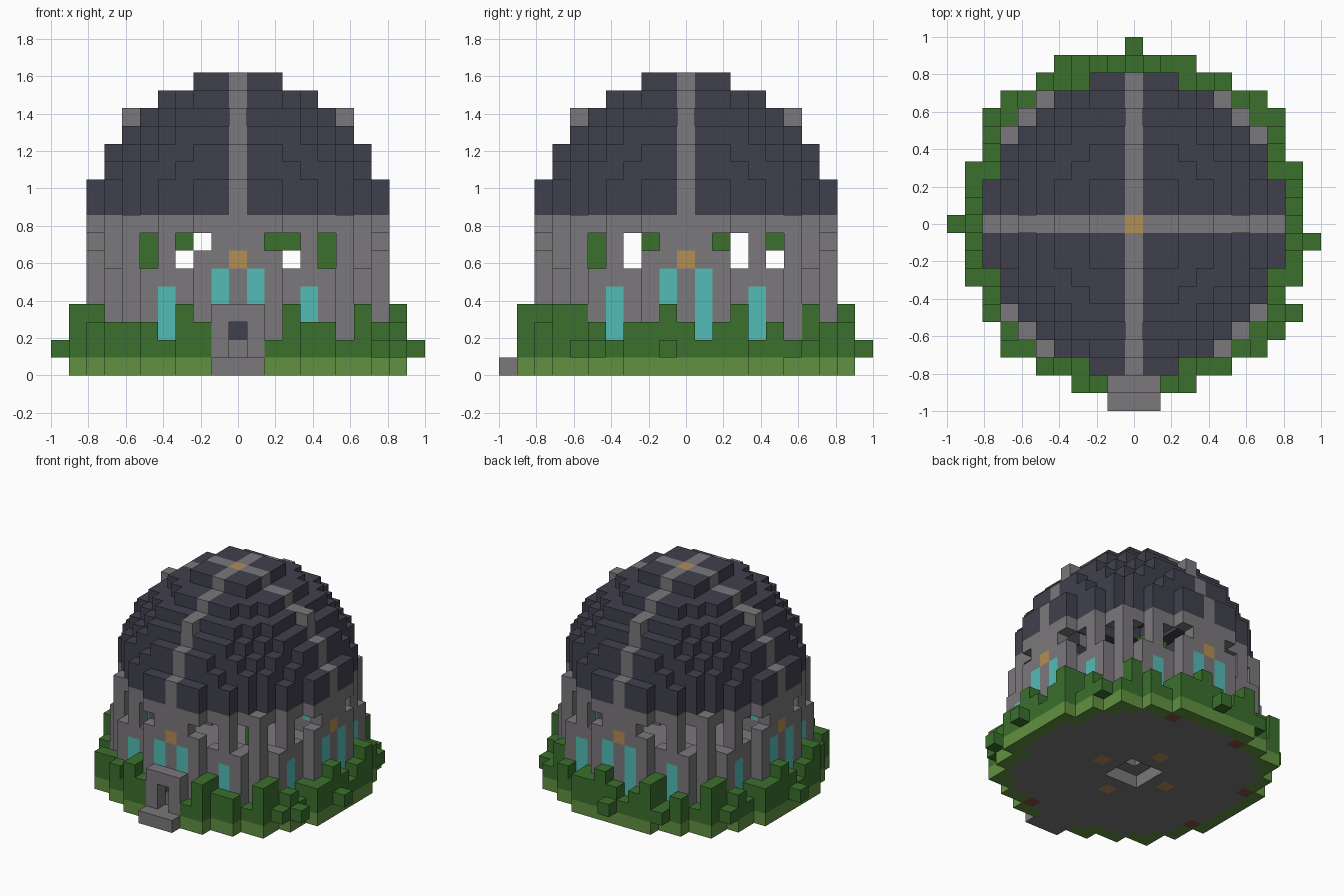
import bpy, bmesh, random
from mathutils import Vector

random.seed(4)
cube = bpy.data.objects.get("Cube")
if cube:
    bpy.data.objects.remove(cube)

V = 2 / 21  # edge of one block
SPAN = range(-10, 11)


def linear(c):
    c /= 255
    return c / 12.92 if c <= 0.04045 else ((c + 0.055) / 1.055) ** 2.4


def material(name, *rgb):
    m = bpy.data.materials.new(name)
    m.use_nodes = True
    col = [linear(c) for c in rgb] + [1]
    m.diffuse_color = col
    m.node_tree.nodes["Principled BSDF"].inputs["Base Color"].default_value = col
    return m


stone = material("grey stone", 123, 120, 123)
slate = material("dark slate", 64, 64, 77)
leaf = material("dark leaf green", 59, 112, 45)
grass = material("light grass green", 97, 145, 65)
glass = material("turquoise glass", 84, 188, 182)
amber = material("amber lamp", 178, 142, 84)
earth = material("brown earth", 128, 84, 66)

cells = {}  # (x, y, z) -> (part, material)


def put(part, mat, x, y, z):
    cells[x, y, z] = (part, mat)


def remove(x, y, z):
    cells.pop((x, y, z), None)


def disc(limit):
    return {(x, y) for x in SPAN for y in SPAN if x * x + y * y <= limit}


def rim(area):
    return {(x, y) for x, y in area
            if not {(x + 1, y), (x - 1, y), (x, y + 1), (x, y - 1)} <= area}


def sides(a, b):
    """The eight mirrored places of a spot on the plan."""
    return {(s * p, t * q) for p, q in ((a, b), (b, a)) for s in (1, -1) for t in (1, -1)}


house = disc(70)
pillars = sides(6, 6)
buttresses = sides(5, 7)
footprint = house | pillars | buttresses
plot = disc(90) | sides(7, 7)

# Ground: stone floor, ring of lawn with patches of earth below
for x, y in plot:
    if (x, y) in footprint:
        put("floor", stone, x, y, 0)
    elif x * x + y * y < 83 and random.random() < 0.5:
        put("earth_patches", earth, x, y, 0)
    else:
        put("lawn", grass, x, y, 0)
for x, y in rim(plot):
    put("lawn", grass, x, y, 0)
for x, y in sides(3, 0):
    put("floor_lamps", amber, x, y, 0)

# Hollow under the floor, capped by a raised frame
for x in (-1, 0, 1):
    for y in (-1, 0, 1):
        remove(x, y, 0)
        if x or y:
            put("floor_frame", stone, x, y, 1)

# Walls, corner pillars and low buttresses
for z in range(1, 9):
    for x, y in rim(house) | pillars:
        put("walls", stone, x, y, z)
    if z < 6:
        for x, y in buttresses:
            put("buttresses", stone, x, y, z)

# Openings below the eaves
for z in (6, 7):
    for x, y in sides(5, 6) | sides(3, 7):
        remove(x, y, z)
for x, y in sides(2, 8):
    remove(x, y, 7)

# Tall paired windows, shorter side windows and a lamp over each pair
for z in range(2, 6):
    for x, y in sides(1, 8):
        put("tall_windows", glass, x, y, z)
    if z < 5:
        for x, y in sides(4, 7):
            put("side_windows", glass, x, y, z)
for x, y in sides(0, 8):
    put("wall_lamps", amber, x, y, 6)

# Dome shell with crossing stone ribs
DOME = 72


def in_dome(x, y, z):
    return x * x + y * y <= DOME - (z - 8) ** 2 and z < 17


for z in range(9, 17):
    for x, y in disc(DOME - (z - 8) ** 2):
        if all(in_dome(x + i, y + j, z + k) for i, j, k in
               ((1, 0, 0), (-1, 0, 0), (0, 1, 0), (0, -1, 0), (0, 0, 1))):
            continue
        if x == 0 or y == 0:
            put("dome_ribs", stone, x, y, z)
        else:
            put("dome", slate, x, y, z)
put("dome_lamp", amber, 0, 0, 16)

# Hedge of uneven height, one digit per column along a side
FRONT = "4433324322224332434"
SIDE = "2324323343234232433"
for x, y in plot - footprint:
    if abs(y) >= abs(x):
        top = int((FRONT if y < 0 else SIDE[::-1])[x + 9])
    else:
        top = int((SIDE if x > 0 else SIDE[::-1])[y + 9])
    for z in range(1, top):
        put("hedge", leaf, x, y, z)
for x, y in ((-10, 0), (10, -1), (0, 10), (9, -5), (8, 6), (-8, 6), (8, -6), (-4, 9)):
    put("hedge", leaf, x, y, 1)

# Leaves growing inside
for x in (-5, 5):
    for z in (6, 7):
        put("inner_leaves", leaf, x, -5, z)
for x, y in ((-3, -5), (2, 5), (3, 5), (5, 2), (-5, -2)):
    put("inner_leaves", leaf, x, y, 7)

# Porch with doorway, inner door and step
for x in (-1, 0, 1):
    put("step", stone, x, -10, 0)
    for z in range(4):
        put("porch", stone, x, -9, z)
for z in (1, 2):
    remove(0, -9, z)
put("door", slate, 0, -8, 2)


# Turn each part into a mesh of its exposed block faces
def build(part):
    bm = bmesh.new()
    mats = []
    for (x, y, z), (name, mat) in cells.items():
        if name != part:
            continue
        if mat not in mats:
            mats.append(mat)
        centre = Vector((x, y, z + 0.5))
        for axis in range(3):
            for sign in (1, -1):
                n = Vector((0, 0, 0))
                n[axis] = sign
                if (x + int(n.x), y + int(n.y), z + int(n.z)) in cells:
                    continue
                u = Vector((0, 0, 0))
                u[(axis + 1) % 3] = 1
                w = n.cross(u)
                quad = [bm.verts.new((centre + (n + a * u + b * w) / 2) * V)
                        for a, b in ((-1, -1), (1, -1), (1, 1), (-1, 1))]
                bm.faces.new(quad).material_index = mats.index(mat)
    bmesh.ops.remove_doubles(bm, verts=bm.verts, dist=V / 100)
    mesh = bpy.data.meshes.new(part)
    bm.to_mesh(mesh)
    bm.free()
    for mat in mats:
        mesh.materials.append(mat)
    bpy.context.scene.collection.objects.link(bpy.data.objects.new(part, mesh))


for part in sorted({name for name, _ in cells.values()}):
    build(part)
